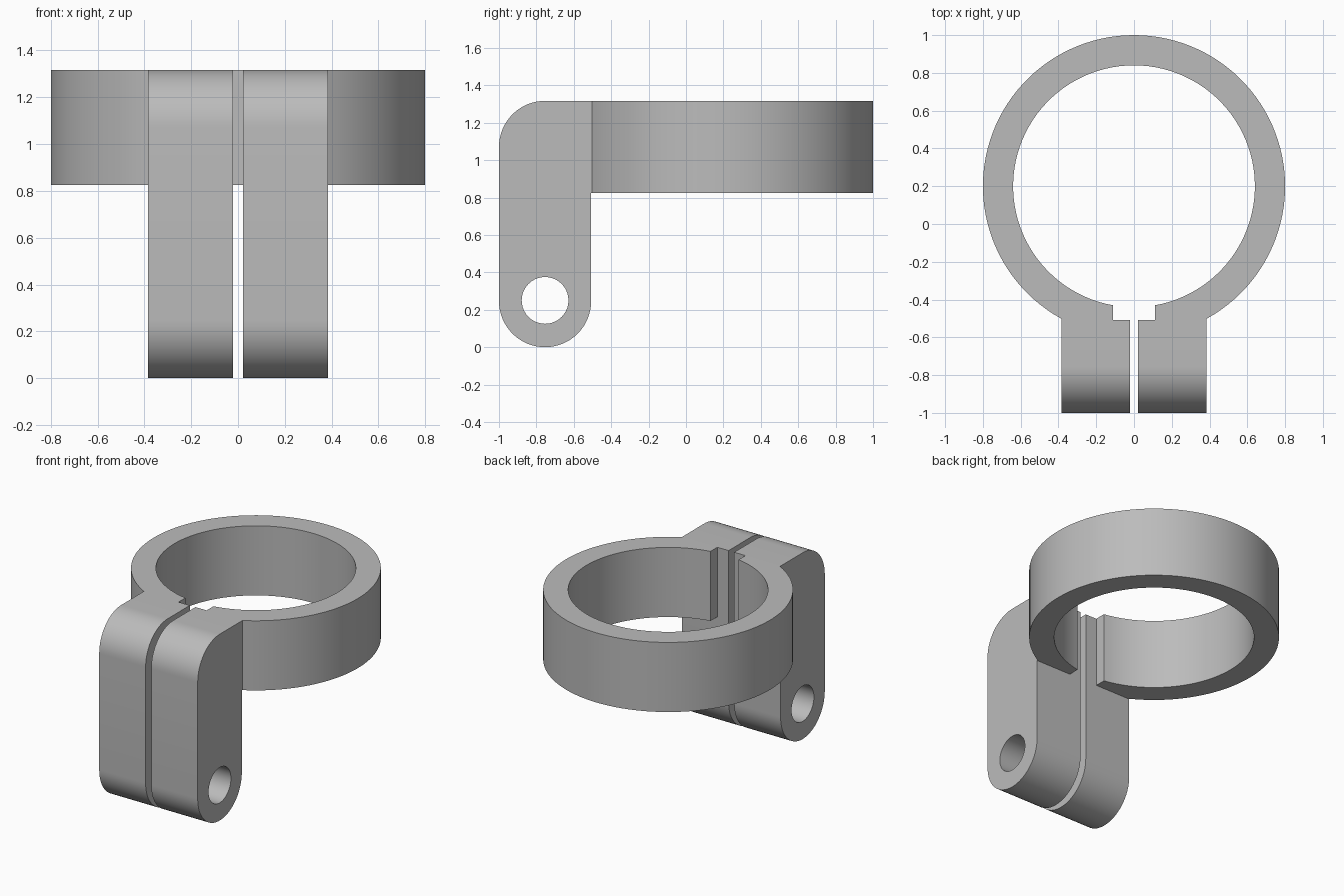
import bpy, bmesh
from math import sin, cos, pi, asin, radians
from mathutils import Vector

cube = bpy.data.objects.get("Cube")
if cube:
    bpy.data.objects.remove(cube, do_unlink=True)

TOP, RING_BOTTOM = 1.317, 0.825
RING_Y, OUTER, INNER = 0.2, 0.8, 0.64
GAP, SLIT, WIDTH = 0.11, 0.022, 0.385
FRONT, BACK = -1.0, -0.507
ROUND = (BACK - FRONT) / 2
PIVOT_Y = (FRONT + BACK) / 2

grey = bpy.data.materials.new("plain grey")
grey.use_nodes = True
colour = (0.5, 0.5, 0.5, 1)
grey.diffuse_color = colour
grey.node_tree.nodes["Principled BSDF"].inputs["Base Color"].default_value = colour


def arc(cx, cy, r, start, end, steps):
    angles = [start + (end - start) * i / steps for i in range(steps + 1)]
    return [(cx + r * cos(a), cy + r * sin(a)) for a in angles]


def prism(name, outline, to_3d, direction):
    """Extrude a flat outline along a direction."""
    bm = bmesh.new()
    face = bm.faces.new([bm.verts.new(to_3d(*p)) for p in outline])
    out = bmesh.ops.extrude_face_region(bm, geom=[face], use_keep_orig=True)
    moved = [v for v in out["geom"] if isinstance(v, bmesh.types.BMVert)]
    bmesh.ops.translate(bm, verts=moved, vec=Vector(direction))
    bmesh.ops.recalc_face_normals(bm, faces=bm.faces)
    mesh = bpy.data.meshes.new(name)
    bm.to_mesh(mesh)
    bm.free()
    mesh.materials.append(grey)
    obj = bpy.data.objects.new(name, mesh)
    bpy.context.collection.objects.link(obj)
    return obj


def combine(target, tool, operation):
    """Apply a boolean and remove the tool."""
    mod = target.modifiers.new("join", "BOOLEAN")
    mod.operation, mod.solver, mod.object = operation, "EXACT", tool
    bpy.context.view_layer.objects.active = target
    bpy.ops.object.modifier_apply(modifier=mod.name)
    bpy.data.objects.remove(tool, do_unlink=True)


# Open ring, with a notch at the front and flat seats for the legs
a_out, a_in = asin(WIDTH / OUTER), asin(GAP / INNER)
ring_outline = arc(0, RING_Y, OUTER, -pi / 2 + a_out, 1.5 * pi - a_out, 96)
ring_outline += [(-WIDTH, BACK), (-GAP, BACK)]
ring_outline += arc(0, RING_Y, INNER, 1.5 * pi - a_in, -pi / 2 + a_in, 96)
ring_outline += [(GAP, BACK), (WIDTH, BACK)]
clamp = prism("clamp_ring", ring_outline, lambda x, y: (x, y, RING_BOTTOM),
              (0, 0, TOP - RING_BOTTOM))

# Clamping legs, rounded at the bottom and the upper front, with a bolt hole
leg_outline = arc(PIVOT_Y, ROUND, ROUND, -pi, 0, 32)
leg_outline += [(BACK, RING_BOTTOM), (BACK, TOP)]
leg_outline += arc(PIVOT_Y, TOP - ROUND, ROUND, pi / 2, pi, 16)
hole_outline = arc(PIVOT_Y, 0.25, 0.125, 0, 2 * pi, 40)[:-1]
for side, x in (("right", -WIDTH), ("left", SLIT)):
    leg = prism(side + "_leg", leg_outline, lambda y, z: (x, y, z), (WIDTH - SLIT, 0, 0))
    hole = prism("bolt_hole", hole_outline, lambda y, z: (x - 0.1, y, z), (WIDTH + 0.2, 0, 0))
    combine(leg, hole, "DIFFERENCE")
    combine(clamp, leg, "UNION")

# Smooth the curved walls and keep the edges sharp
bpy.ops.object.select_all(action="DESELECT")
clamp.select_set(True)
bpy.context.view_layer.objects.active = clamp
bpy.ops.object.shade_smooth_by_angle(angle=radians(25))
